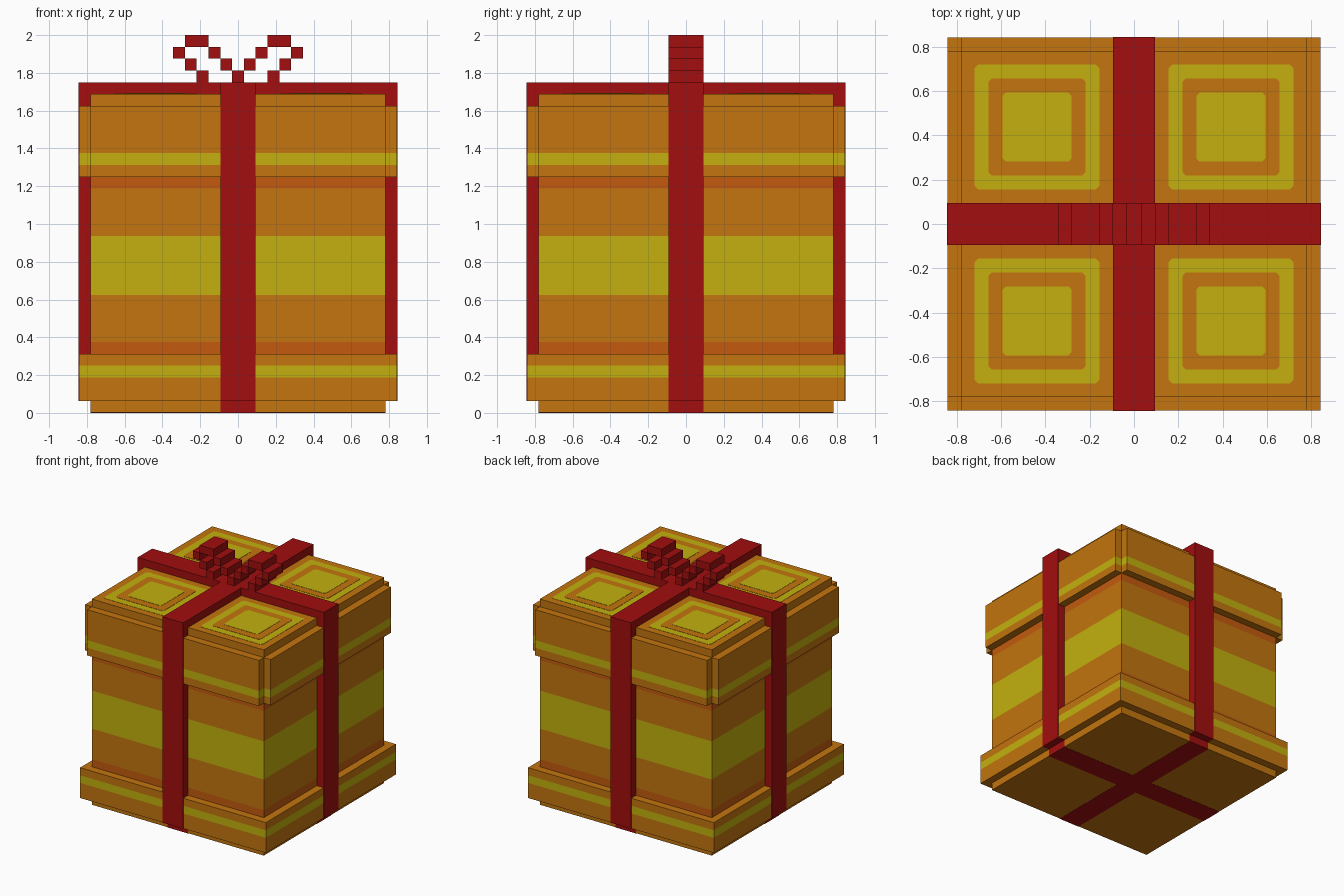
import bpy, bmesh
from mathutils import Matrix

cube = bpy.data.objects.get("Cube")
if cube:
    bpy.data.objects.remove(cube, do_unlink=True)

U = 0.0625          # grid step
W, N = 13.5 * U, 12.5 * U   # wide and narrow half sizes
R = 1.5 * U         # half width of the ribbon
E = 0.0015          # tiny gap that keeps the ribbon just proud of the box


def linear(c):
    c /= 255
    return c / 12.92 if c <= 0.04045 else ((c + 0.055) / 1.055) ** 2.4


def material(name, rgb):
    m = bpy.data.materials.new(name)
    col = [linear(c) for c in rgb] + [1.0]
    m.use_nodes = True
    m.diffuse_color = col
    bsdf = m.node_tree.nodes["Principled BSDF"]
    bsdf.inputs["Base Color"].default_value = col
    bsdf.inputs["Roughness"].default_value = 0.8
    return m


MATS = {
    "orange": material("orange", (195, 117, 14)),
    "yellow": material("yellow", (195, 176, 14)),
    "dark_orange": material("dark orange", (195, 91, 14)),
    "red": material("red", (162, 14, 14)),
}


def prism(name, outline, levels, colours, turn=None):
    """Extrude an outline through the levels, one colour for each layer."""
    bm = bmesh.new()
    rings = [[bm.verts.new((x, y, z)) for x, y in outline] for z in levels]
    used = list(dict.fromkeys(colours))
    n = len(outline)
    for k, colour in enumerate(colours):
        for i in range(n):
            j = (i + 1) % n
            f = bm.faces.new((rings[k][i], rings[k][j],
                              rings[k + 1][j], rings[k + 1][i]))
            f.material_index = used.index(colour)
    bm.faces.new(rings[0]).material_index = used.index(colours[0])
    bm.faces.new(rings[-1]).material_index = used.index(colours[-1])
    if turn:
        bm.transform(turn)
    bmesh.ops.recalc_face_normals(bm, faces=bm.faces)
    me = bpy.data.meshes.new(name)
    bm.to_mesh(me)
    bm.free()
    for c in used:
        me.materials.append(MATS[c])
    ob = bpy.data.objects.new(name, me)
    bpy.context.collection.objects.link(ob)
    return ob


def square(h):
    return [(-h, -h), (h, -h), (h, h), (-h, h)]


def cut_square(cx, cy, h, c):
    """Square with small cut corners."""
    a = h - c
    pts = [(-a, -h), (a, -h), (h, -a), (h, a), (a, h), (-a, h), (-h, a), (-h, -a)]
    return [(cx + x, cy + y) for x, y in pts]


# Box: foot, lower rim and striped body
prism("foot", square(N - E), [E, U], ["orange"])
prism("lower_rim", square(W - E), [U + E, 3 * U, 4 * U, 5 * U],
      ["orange", "yellow", "orange"])
prism("body", square(N - E), [5 * U, 6 * U, 10 * U, 15 * U, 19 * U, 20 * U],
      ["dark_orange", "orange", "yellow", "orange", "dark_orange"])

# Lid with notched corners and a raised top panel
w, n = W - E, N - E
notched = [(-n, -w), (n, -w), (n, -n), (w, -n), (w, n), (n, n),
           (n, w), (-n, w), (-n, n), (-w, n), (-w, -n), (-n, -n)]
prism("lid", notched, [20 * U, 21 * U, 22 * U, 26 * U],
      ["orange", "yellow", "orange"])
prism("lid_top", square(n), [26 * U, 27 * U], ["orange"])

# Nested squares painted on each quarter of the lid
for sx, side in ((1, "left"), (-1, "right")):
    for sy, end in ((1, "back"), (-1, "front")):
        for k, (half, colour) in enumerate(((4.5, "yellow"), (3.5, "orange"),
                                            (2.5, "yellow"))):
            prism(f"lid_square_{end}_{side}_{k + 1}",
                  cut_square(sx * 7 * U, sy * 7 * U, half * U, 0.015),
                  [27 * U, 27 * U + 0.002 * (k + 1)], [colour])

# Two ribbons wrapped around the box, drawn in profile
upright = Matrix.Rotation(1.5707963, 4, 'X')
across = Matrix.Rotation(1.5707963, 4, 'Z') @ upright
band = [(-N, 0), (N, 0), (N, U), (W, U), (W, 28 * U),
        (-W, 28 * U), (-W, U), (-N, U)]
prism("ribbon_side_to_side", band, [-R, R], ["red"], upright)
prism("ribbon_front_to_back", band, [-R, R], ["red"], across)


# Bow: stepped blocks looping out to both sides
def bow_block(name, x0, x1, row):
    z0 = (28 + row) * U
    prism(name, [(x0 * U, z0), (x1 * U, z0), (x1 * U, z0 + U), (x0 * U, z0 + U)],
          [-R, R], ["red"], upright)


bow_block("bow_knot", -0.5, 0.5, 0)
for s, side in ((1, "left"), (-1, "right")):
    loop = [(0.5, 1.5, 1), (1.5, 2.5, 2), (2.5, 4.5, 3),
            (4.5, 5.5, 2), (3.5, 4.5, 1), (2.5, 3.5, 0)]
    for i, (a, b, row) in enumerate(loop):
        bow_block(f"bow_loop_{side}_{i + 1}", s * a, s * b, row)
